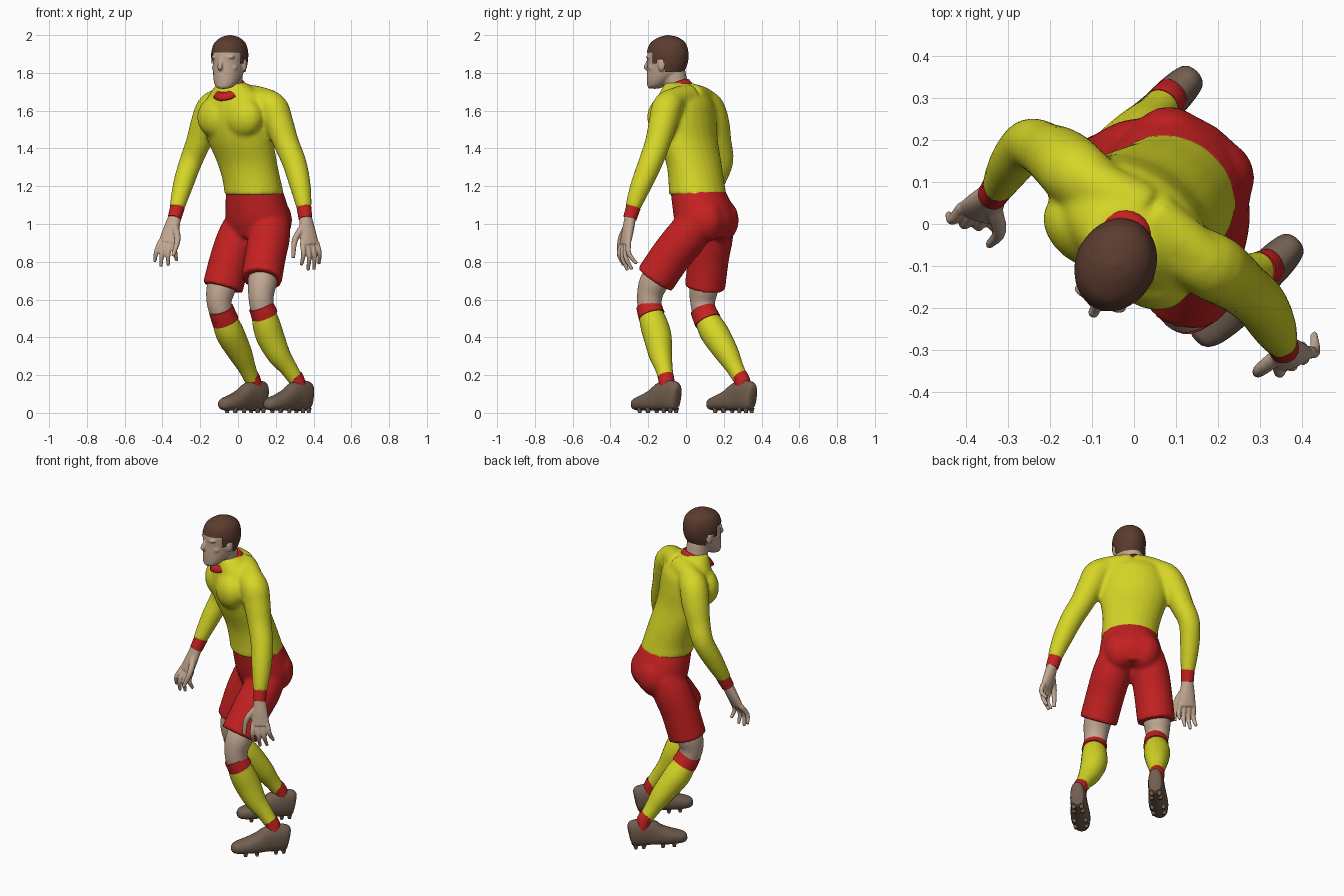
import bpy, bmesh, math
from mathutils import Vector, Matrix

cube = bpy.data.objects.get("Cube")
if cube:
    bpy.data.objects.remove(cube, do_unlink=True)


def material(name, r, g, b):
    m = bpy.data.materials.new(name)
    m.use_nodes = True
    m.diffuse_color = (r, g, b, 1)
    node = m.node_tree.nodes["Principled BSDF"]
    node.inputs["Base Color"].default_value = (r, g, b, 1)
    node.inputs["Roughness"].default_value = 0.8
    return m


YELLOW = material("shirt yellow", 0.67, 0.67, 0.02)
RED = material("trim red", 0.56, 0.015, 0.015)
SKIN = material("skin", 0.54, 0.39, 0.29)
HAIR = material("hair brown", 0.105, 0.045, 0.028)
LEATHER = material("boot leather", 0.17, 0.115, 0.08)

# Body and head directions: the figure is turned towards its right
UP = Vector((0, 0, 1))
LEFT = Vector((0.82, -0.57, 0))
FWD = Vector((-0.57, -0.82, 0))
HEAD_LEFT = Vector((0.91, -0.42, 0))
HEAD_FWD = Vector((-0.42, -0.91, 0))
HEAD = Vector((-0.045, -0.1, 0))
FOOT_DIR = Vector((-0.707, -0.707, 0))


def spline(rings, steps):
    """Catmull-Rom resampling of (x, y, z, a, b) rings."""
    r = [Vector(p) for p in rings]
    r = [r[0] * 2 - r[1]] + r + [r[-1] * 2 - r[-2]]
    out = []
    for i in range(1, len(r) - 2):
        p, q, s, u = r[i - 1:i + 3]
        for k in range(steps):
            t = k / steps
            out.append((q * 2 + (s - p) * t + (p * 2 - q * 5 + s * 4 - u) * t * t
                        + (q * 3 - p - s * 3 + u) * t ** 3) / 2)
    return out + [r[-2]]


def rounded(c, power):
    return math.copysign(abs(c) ** power, c)


def loft(bm, rings, side=LEFT, steps=4, n=24, flat=False, power=1):
    """Closed tube through elliptical rings; a is the radius along side, a low power squares it."""
    rings = spline(rings, steps)
    pts = [Vector(r[:3]) for r in rings]
    loops = []
    for i, r in enumerate(rings):
        t = (pts[min(i + 1, len(pts) - 1)] - pts[max(i - 1, 0)]).normalized()
        if flat:
            t = UP if t.z > 0 else -UP
        u = (side - t * side.dot(t)).normalized()
        v = t.cross(u)
        loops.append([bm.verts.new(pts[i] + u * r[3] * rounded(math.cos(k * math.tau / n), power)
                                   + v * r[4] * rounded(math.sin(k * math.tau / n), power))
                      for k in range(n)])
    for lo, hi in zip(loops, loops[1:]):
        for k in range(n):
            bm.faces.new((lo[k], lo[(k + 1) % n], hi[(k + 1) % n], hi[k]))
    bm.faces.new(loops[0][::-1])
    bm.faces.new(loops[-1])


def limb(bm, *rings, **kw):
    """Loft with round sections, rings given as (x, y, z, radius)."""
    loft(bm, [(*r, r[3]) for r in rings], **kw)


def ball(bm, centre, size, side=LEFT, fwd=FWD):
    basis = Matrix((side, fwd, UP)).transposed().to_4x4()
    bmesh.ops.create_uvsphere(bm, u_segments=20, v_segments=12, radius=1,
                              matrix=Matrix.Translation(centre) @ basis @ Matrix.Diagonal((*size, 1)))


def finish(name, bm, mat, voxel=0, smooth=3):
    """Make the object; a voxel size melts overlapping pieces into one skin."""
    bmesh.ops.recalc_face_normals(bm, faces=bm.faces[:])
    me = bpy.data.meshes.new(name)
    bm.to_mesh(me)
    bm.free()
    me.materials.append(mat)
    ob = bpy.data.objects.new(name, me)
    bpy.context.collection.objects.link(ob)
    bpy.ops.object.select_all(action="DESELECT")
    ob.select_set(True)
    bpy.context.view_layer.objects.active = ob
    bpy.ops.object.shade_smooth_by_angle(angle=math.radians(45))
    if voxel:
        m = ob.modifiers.new("skin", "REMESH")
        m.mode, m.voxel_size, m.use_smooth_shade = "VOXEL", voxel, True
        m = ob.modifiers.new("relax", "SMOOTH")
        m.factor, m.iterations = 0.5, smooth
    return ob


def band(name, *rings, mat=RED, **kw):
    bm = bmesh.new()
    limb(bm, *rings, **kw)
    return finish(name, bm, mat)


# Shirt: torso, chest muscles, shoulders and sleeves
bm = bmesh.new()
loft(bm, [(.086, .062, 1.155, .163, .15), (.075, .055, 1.22, .16, .142), (.05, .042, 1.32, .168, .136),
          (.012, .01, 1.45, .19, .14), (-.003, -.003, 1.56, .2, .143), (-.005, -.008, 1.65, .18, .13),
          (-.02, -.025, 1.71, .125, .098), (-.03, -.038, 1.748, .077, .072)], flat=True)
for s in (-1, 1):
    ball(bm, Vector((-.005, -.01, 1.565)) + LEFT * s * .085 + FWD * .066, (.115, .082, .11))
limb(bm, (.18, -.095, 1.65, .058), (.1, -.03, 1.67, .062), (.02, .03, 1.675, .066),
     (-.06, .075, 1.67, .062), (-.13, .115, 1.65, .058))
limb(bm, (.06, -.03, 1.66, .06), (.175, -.095, 1.625, .08), (.215, -.12, 1.54, .077),
     (.255, -.15, 1.43, .068), (.3, -.19, 1.32, .064), (.33, -.24, 1.2, .056), (.352, -.285, 1.08, .04))
limb(bm, (-.04, .05, 1.66, .06), (-.13, .115, 1.625, .08), (-.17, .15, 1.54, .079),
     (-.21, .175, 1.43, .067), (-.25, .19, 1.33, .061), (-.29, .145, 1.21, .055), (-.325, .085, 1.08, .04))
finish("shirt", bm, YELLOW, .011, 9)
band("left_cuff", (.349, -.278, 1.09, .039), (.357, -.297, 1.03, .036), steps=1)
band("right_cuff", (-.32, .093, 1.09, .039), (-.337, .068, 1.03, .036), steps=1)

# Collar ring, dipping at the front
bm = bmesh.new()
for a, b, z in ((.066, .072, 1.745), (.078, .086, 1.73), (.088, .1, 1.706)):
    for k in range(32):
        t = k * math.tau / 32
        bm.verts.new(Vector((-.038, -.053, z)) + LEFT * a * math.cos(t) + FWD * b * math.sin(t)
                     - UP * (.035 * math.sin(t) + .012))
bm.verts.ensure_lookup_table()
for i in range(2):
    for k in range(32):
        j = (k + 1) % 32
        bm.faces.new([bm.verts[q] for q in (i * 32 + k, i * 32 + j, i * 32 + 32 + j, i * 32 + 32 + k)])
collar = finish("collar", bm, RED)
collar.modifiers.new("thickness", "SOLIDIFY").thickness = .014

# Shorts: pelvis, seat and two wide legs
bm = bmesh.new()
loft(bm, [(.086, .062, 1.18, .154, .14), (.098, .085, 1.1, .17, .153), (.108, .103, 1.01, .178, .155),
          (.1, .105, .93, .14, .12)], flat=True)
for s in (-1, 1):
    ball(bm, Vector((.112, .11, 1.02)) + LEFT * s * .065 - FWD * .05, (.095, .09, .115))
limb(bm, (.175, .065, 1.02, .1), (.165, 0, .93, .11), (.145, -.08, .83, .109), (.125, -.165, .705, .108))
limb(bm, (.04, .155, 1.02, .1), (.0, .14, .93, .109), (-.04, .12, .82, .108), (-.081, .1, .662, .108))
finish("shorts", bm, RED, .011, 5)


def leg(side, thigh, sock, top, ankle):
    bm = bmesh.new()
    limb(bm, *thigh)
    finish(side + "_knee", bm, SKIN, .01)
    band(side + "_sock", *sock, mat=YELLOW, steps=6)
    band(side + "_sock_top", *top, steps=2)
    band(side + "_ankle_band", *ankle, steps=2)


leg("left", [(.145, -.09, .8, .075), (.13, -.165, .7, .078), (.122, -.192, .62, .068), (.13, -.19, .54, .062),
             (.15, -.17, .45, .05)],
    [(.135, -.19, .535, .063), (.15, -.17, .47, .073), (.172, -.15, .4, .074), (.215, -.135, .31, .062),
     (.265, -.118, .24, .047), (.305, -.105, .18, .04)],
    [(.121, -.197, .567, .067), (.132, -.19, .54, .069), (.142, -.182, .515, .071)],
    [(.3, -.108, .195, .042), (.312, -.103, .17, .042), (.325, -.1, .12, .042)])
leg("right", [(-.06, .11, .78, .075), (-.09, .095, .66, .077), (-.1, .088, .59, .067), (-.085, .1, .52, .061),
              (-.06, .13, .45, .05)],
    [(-.078, .105, .51, .062), (-.055, .135, .45, .073), (-.032, .165, .4, .074), (.015, .22, .31, .062),
     (.047, .258, .24, .047), (.073, .29, .18, .04)],
    [(-.09, .088, .55, .067), (-.08, .1, .52, .069), (-.066, .116, .485, .072)],
    [(.068, .284, .195, .042), (.08, .298, .17, .042), (.09, .307, .12, .042)])

# Boots with short studs
ACROSS = UP.cross(FOOT_DIR)
for name, ankle in (("left_boot", Vector((.32, -.107, 0))), ("right_boot", Vector((.08, .293, 0)))):
    bm = bmesh.new()
    rings = []
    for s, z, a, b in ((-.09, .085, .018, .045), (-.078, .087, .036, .073), (-.03, .092, .045, .081),
                       (.03, .086, .047, .076), (.08, .07, .052, .06), (.14, .057, .055, .046),
                       (.2, .048, .046, .036), (.23, .045, .032, .027), (.242, .045, .015, .014)):
        rings.append((*(ankle + FOOT_DIR * s + UP * z), a, b))
    loft(bm, rings, side=ACROSS, power=.85)
    for s, w in ((-.055, .022), (-.01, .025), (.1, .032), (.165, .03)):
        for m in (-1, 1):
            p = ankle + FOOT_DIR * s + ACROSS * w * m + UP * .0125
            bmesh.ops.create_cone(bm, cap_ends=True, segments=8, radius1=.009, radius2=.015, depth=.025,
                                  matrix=Matrix.Translation(p))
    finish(name, bm, LEATHER)


# Hands: palm, four curled fingers and a thumb
def hand(name, wrist, knuckle, tip, spread, thumb):
    wrist, knuckle, tip, spread = map(Vector, (wrist, knuckle, tip, spread))
    bm = bmesh.new()
    mid = wrist.lerp(knuckle, .55)
    loft(bm, [(*wrist, .032, .03), (*mid, .045, .028), (*knuckle, .053, .021)], side=spread, n=16)
    curl = spread.cross(UP) * .022
    for i, length in enumerate((.8, 1, .97, .75)):
        off = spread * (i - 1.5) * .027
        base = knuckle + off + (mid - knuckle) * .15
        end = knuckle + (tip - knuckle) * length + off * 1.4 - curl * (1 + .4 * i)
        limb(bm, (*base, .015), (*(base.lerp(end, .5) + curl), .0135), (*end, .009), n=10)
    limb(bm, (*wrist.lerp(mid, .5), .022), (*Vector(thumb[0]), .017), (*Vector(thumb[1]), .01), n=10)
    finish(name, bm, SKIN, .005, 2)


hand("left_hand", (.355, -.292, 1.05), (.38, -.322, .89), (.4, -.33, .755), (.92, .39, 0),
     ((.303, -.345, .92), (.292, -.355, .82)))
hand("right_hand", (-.332, .075, 1.05), (-.372, .025, .9), (-.4, -.025, .775), (.95, -.3, 0),
     ((-.32, -.015, .92), (-.345, -.05, .83)))


# Head, with brow, nose, lips, ears and neck
def at(fwd, left, z):
    return HEAD + HEAD_FWD * fwd + HEAD_LEFT * left + UP * z


SKULL = ((.08, 1.716, .026, .022), (.062, 1.73, .05, .048), (.038, 1.762, .067, .074), (.014, 1.8, .077, .098),
         (.002, 1.85, .083, .107), (0, 1.905, .085, .108), (-.002, 1.955, .07, .09), (-.005, 1.985, .035, .045))
bm = bmesh.new()
loft(bm, [(*at(f, 0, z), a, b) for f, z, a, b in SKULL], side=HEAD_LEFT, flat=True)
limb(bm, (-.03, -.035, 1.64, .068), (-.037, -.05, 1.72, .063), (-.038, -.065, 1.8, .063))
limb(bm, (*at(.1, 0, 1.878), .01), (*at(.112, 0, 1.852), .0115), (*at(.122, 0, 1.83), .0135),
     (*at(.106, 0, 1.817), .01), side=HEAD_LEFT, n=12)
ball(bm, at(.1, 0, 1.786), (.026, .014, .008), HEAD_LEFT, HEAD_FWD)
ball(bm, at(.096, 0, 1.772), (.023, .014, .008), HEAD_LEFT, HEAD_FWD)
ball(bm, at(.09, 0, 1.738), (.028, .019, .02), HEAD_LEFT, HEAD_FWD)
for s in (-1, 1):
    ball(bm, at(.084, s * .034, 1.884), (.034, .018, .01), HEAD_LEFT, HEAD_FWD)
    ball(bm, at(.058, s * .045, 1.828), (.028, .027, .022), HEAD_LEFT, HEAD_FWD)
    ball(bm, at(-.005, s * .085, 1.842), (.012, .02, .034), HEAD_LEFT, HEAD_FWD)
finish("head", bm, SKIN, .005, 5)

# Hair: a slightly larger skull trimmed along the hairline
bm = bmesh.new()
loft(bm, [(*at(f - .003, 0, z + .004), a + .009, b + .005) for f, z, a, b in SKULL[3:]]
     + [(*at(-.005, 0, 2), .005, .006)], side=HEAD_LEFT, steps=10, n=72, flat=True)


def bare(face):
    c = face.calc_center_median()
    f = (c - HEAD).dot(HEAD_FWD)
    line = 1.908 if f > .045 else 1.85 if f > .015 else 1.872 if f > -.025 else 1.79
    return c.z < line


bmesh.ops.delete(bm, geom=[f for f in bm.faces if bare(f)], context="FACES")
finish("hair", bm, HAIR)
